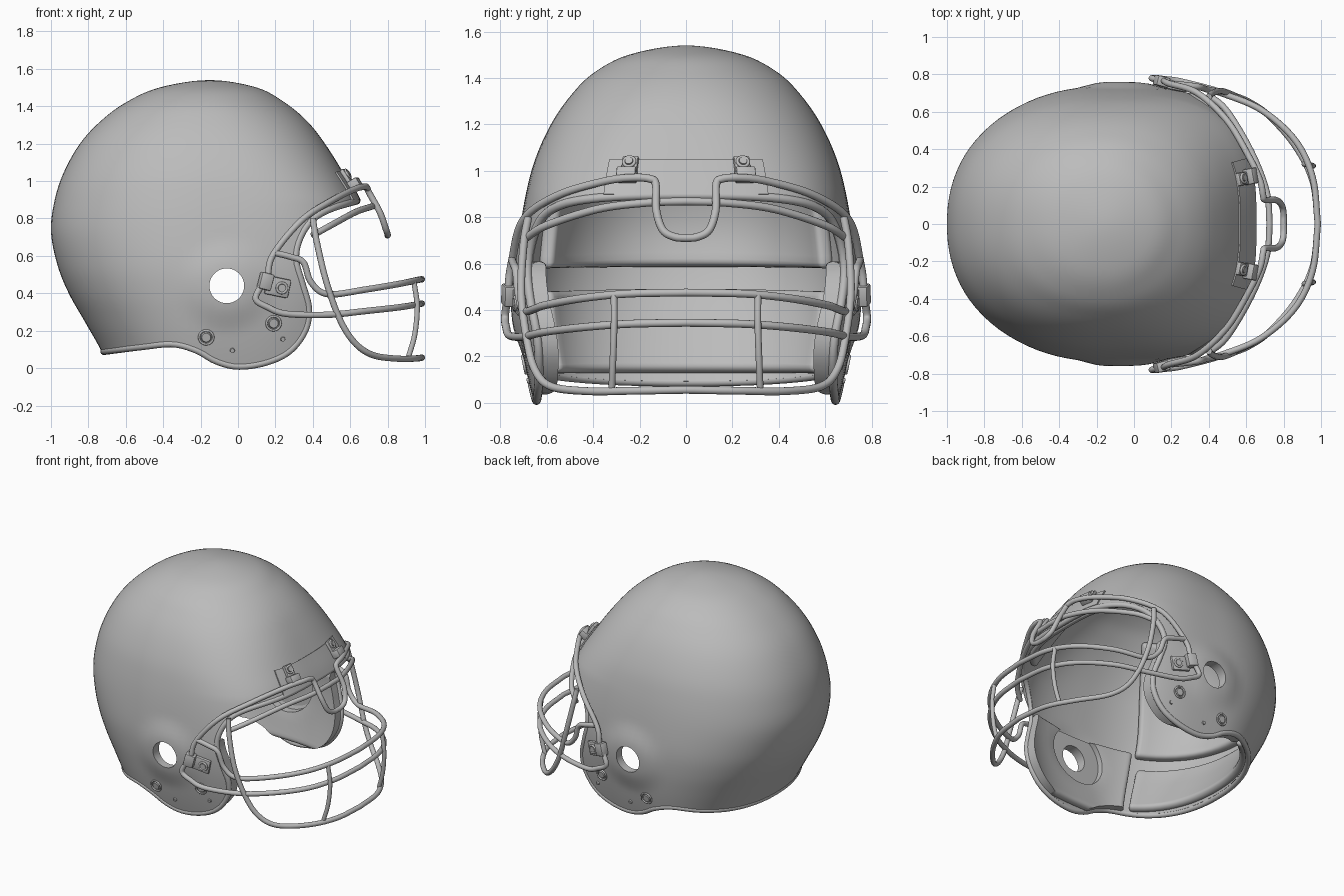
import bpy, bmesh, math
from mathutils import Vector, Matrix
from mathutils.bvhtree import BVHTree

if "Cube" in bpy.data.objects:
    bpy.data.objects.remove(bpy.data.objects["Cube"])

grey = bpy.data.materials.new("plain grey")
grey.use_nodes = True
grey.diffuse_color = (0.5, 0.5, 0.5, 1)
grey.node_tree.nodes["Principled BSDF"].inputs["Base Color"].default_value = (0.5, 0.5, 0.5, 1)


# ---------- helpers ----------
def spline(pts, n=8):
    """Catmull-Rom samples through tuples of any length."""
    p = [Vector(q) for q in pts]
    p = [2 * p[0] - p[1]] + p + [2 * p[-1] - p[-2]]
    out = []
    for a, b, c, d in zip(p, p[1:], p[2:], p[3:]):
        for k in range(n):
            t = k / n
            out.append(0.5 * (2 * b + (c - a) * t + (2 * a - 5 * b + 4 * c - d) * t * t
                              + (3 * b - a - 3 * c + d) * t ** 3))
    return out + [p[-2]]


def make(name, bm, smooth=True):
    mesh = bpy.data.meshes.new(name)
    bm.to_mesh(mesh)
    bm.free()
    obj = bpy.data.objects.new(name, mesh)
    bpy.context.collection.objects.link(obj)
    mesh.materials.append(grey)
    if smooth:
        soften(obj)
    return obj


def activate(obj):
    bpy.ops.object.select_all(action='DESELECT')
    obj.select_set(True)
    bpy.context.view_layer.objects.active = obj


def soften(obj):
    activate(obj)
    bpy.ops.object.shade_smooth_by_angle(angle=math.radians(40))


def modify(obj, kind, **settings):
    mod = obj.modifiers.new(kind.lower(), kind)
    for key, value in settings.items():
        setattr(mod, key, value)
    activate(obj)
    bpy.ops.object.modifier_apply(modifier=mod.name)


def mirrored(half):
    """Path from the left side to the middle, continued to the right side."""
    return half + [Vector((p.x, -p.y, p.z)) for p in reversed(half[:-1])]


def tube(name, pts, radius, cyclic=False):
    curve = bpy.data.curves.new(name, 'CURVE')
    curve.dimensions = '3D'
    curve.bevel_depth = radius
    curve.bevel_resolution = 5
    curve.use_fill_caps = True
    s = curve.splines.new('POLY')
    s.points.add(len(pts) - 1)
    for sp, p in zip(s.points, pts):
        sp.co = (*p, 1)
    s.use_cyclic_u = cyclic
    obj = bpy.data.objects.new(name, curve)
    bpy.context.collection.objects.link(obj)
    curve.materials.append(grey)
    activate(obj)
    bpy.ops.object.convert(target='MESH')
    soften(bpy.context.object)


# ---------- shell form: height, back x, front x, half width ----------
CX, EAR = -0.15, (-0.06, 0.44)
rows = [(-.06, -.66, .66, .64), (.1, -.735, .68, .68), (.25, -.82, .70, .71),
        (.4, -.905, .71, .73), (.55, -.965, .71, .735), (.73, -1, .70, .718),
        (.9, -.98, .645, .69), (1.05, -.93, .56, .65), (1.2, -.845, .465, .582),
        (1.32, -.735, .37, .5), (1.42, -.6, .25, .4), (1.5, -.42, .1, .245),
        (1.54, CX, CX, 0), (1.5, .12, -.4, -.245)]
levels = spline(rows, 6)[:-6]
levels[-1][1] = levels[-1][2] = CX
levels[-1][3] = 0


def surf(deg, z, inset=0.0):
    for lo, hi in zip(levels, levels[1:]):
        if z <= hi[0]:
            break
    r = lo.lerp(hi, (z - lo[0]) / (hi[0] - lo[0]))
    c, s = math.cos(math.radians(deg)), math.sin(math.radians(deg))
    n = 2 + min(1, max(0, (1.45 - z) / 0.55)) if c > 0 else 2.2
    k = (abs(c) ** n + abs(s) ** n) ** (-1 / n)
    reach = r[2] - CX if c > 0 else CX - r[1]
    x = CX + max(0, reach - inset) * k * c
    y = max(0, r[3] - inset) * k * s
    # raised boss around each ear hole
    t = min(1, max(0, (0.27 - math.hypot(x - EAR[0], z - EAR[1])) / 0.17))
    return Vector((x, y + math.copysign(0.024 * t * t * (3 - 2 * t), y), z))


def patch(angles, zs, inset=0.0):
    bm = bmesh.new()
    grid = [[bm.verts.new(surf(a, z, inset)) for a in angles] for z in zs]
    for low, up in zip(grid, grid[1:]):
        for i in range(len(angles) - 1):
            bm.faces.new((low[i], low[i + 1], up[i + 1], up[i]))
    bmesh.ops.remove_doubles(bm, verts=bm.verts, dist=1e-4)
    return bm


def span(a, b, n):
    return [a + (b - a) * i / n for i in range(n + 1)]


# ---------- cutters ----------
outline = spline([(.74, .915), (.64, .892), (.5, .85), (.4, .79), (.335, .69), (.315, .58),
                  (.35, .45), (.385, .32), (.365, .2), (.28, .09), (.15, .03), (0, .01),
                  (-.12, .04), (-.22, .095), (-.35, .13), (-.52, .115), (-.8, .08)], 8)
bm = bmesh.new()
border = list(outline) + [Vector(p) for p in ((-1.3, .08), (-1.3, 1.8), (.9, 1.8), (.9, .93))]
face = bm.faces.new([bm.verts.new((p[0], -1.2, p[1])) for p in border])
new = bmesh.ops.extrude_face_region(bm, geom=[face])["geom"]
bmesh.ops.translate(bm, vec=(0, 2.4, 0), verts=[v for v in new if isinstance(v, bmesh.types.BMVert)])
bmesh.ops.recalc_face_normals(bm, faces=bm.faces)
side_cutter = make("side_cutter", bm, False)


def ear_cylinder(name, radius, depth):
    bm = bmesh.new()
    bmesh.ops.create_cone(bm, cap_ends=True, segments=48, radius1=radius, radius2=radius, depth=depth,
                          matrix=Matrix.Translation((EAR[0], 0, EAR[1])) @ Matrix.Rotation(math.pi / 2, 4, 'X'))
    return make(name, bm, False)


hole_cutter = ear_cylinder("hole_cutter", 0.093, 3)
recess_cutter = ear_cylinder("recess_cutter", 0.21, 1.38)


def trim(obj, *holes):
    modify(obj, 'BOOLEAN', object=side_cutter, operation='INTERSECT', solver='EXACT')
    for h in holes:
        modify(obj, 'BOOLEAN', object=h, operation='DIFFERENCE', solver='EXACT')
    soften(obj)


# ---------- shell ----------
bm = patch(span(0, 360, 96), [l[0] for l in levels])
tree = BVHTree.FromBMesh(bm)
shell = make("shell", bm)
modify(shell, 'SOLIDIFY', thickness=0.03, offset=-1)
trim(shell, hole_cutter)

# edge trim following the cut line
half = []
for a, b in zip(outline, outline[1:]):
    for k in range(12):
        p = a.lerp(b, k / 12)
        hit = tree.ray_cast(Vector((p[0], 3, p[1])), Vector((0, -1, 0)))[0]
        if hit and hit.y > 0.02 and (not half or (hit - half[-1]).length > 0.03):
            half.append(hit)
ends = [tree.ray_cast(Vector((3 * s, 0, half[i].z)), Vector((-s, 0, 0)))[0] for s, i in ((1, 0), (-1, -1))]
loop = [ends[0]] + half + [ends[1]]
loop = mirrored(loop)[:-1]
tube("edge_trim", [p - Vector((p.x - CX, p.y, 0)).normalized() * 0.012 for p in loop], 0.019, True)

# ---------- inner padding ----------
pads = [("rear_upper_pad", 118, 242, .58, 1.34, .07), ("rear_lower_pad", 120, 240, .12, .475, .06),
        ("forehead_pad", -48, 48, .9, 1.25, .05),
        ("left_ear_pad", 40, 116, .03, .61, .06), ("right_ear_pad", 244, 320, .03, .61, .06)]
for name, a0, a1, z0, z1, thick in pads:
    pad = make(name, patch(span(a0, a1, 24), span(z0, z1, 14), 0.024))
    modify(pad, 'SOLIDIFY', thickness=thick, offset=-1)
    modify(pad, 'BEVEL', width=0.025, segments=3, limit_method='ANGLE', angle_limit=math.radians(50))
    if "ear" in name:
        trim(pad, hole_cutter, recess_cutter)
    else:
        trim(pad)

# brow plate
plate = make("brow_plate", patch(span(-28, 28, 20), span(.9, 1.05, 6), -0.01))
modify(plate, 'SOLIDIFY', thickness=0.02, offset=-1)
soften(plate)

# ---------- face cage, left half to middle ----------
WIRE = 0.017
bars = {
    "brow_bar": [(.15, .765, .42), (.16, .765, .5), (.19, .75, .61), (.34, .70, .79), (.5, .55, .895),
                 (.62, .35, .955), (.675, .23, .97), (.69, .155, .965), (.7, .13, .94), (.76, .128, .83),
                 (.79, .1, .745), (.8, .05, .715), (.8, 0, .71)],
    "upper_brow_bar": [(.4, .69, .71), (.5, .6, .765), (.63, .38, .835), (.71, .17, .862), (.725, 0, .868)],
    "upper_jaw_bar": [(.2, .75, .615), (.28, .742, .595), (.35, .732, .565), (.39, .72, .46), (.48, .695, .395),
                      (.68, .61, .42), (.86, .45, .45), (.955, .25, .47), (.983, 0, .475)],
    "middle_jaw_bar": [(.13, .77, .45), (.095, .78, .37), (.16, .775, .325), (.26, .76, .29), (.48, .7, .285),
                       (.68, .61, .305), (.86, .45, .325), (.955, .25, .34), (.983, 0, .345)],
    "lower_jaw_bar": [(.4, .68, .8), (.42, .7, .68), (.47, .71, .47), (.54, .685, .27), (.62, .65, .14),
                      (.72, .58, .07), (.86, .42, .05), (.955, .23, .052), (.983, 0, .056)],
}
for name, pts in bars.items():
    tube(name, mirrored(spline(pts, 7)), WIRE)
for side, s in (("left", 1), ("right", -1)):
    tube(side + "_upright_bar", spline([(.94, s * .31, .465), (.958, s * .31, .33),
                                        (.945, s * .315, .18), (.91, s * .32, .055)]), WIRE * 0.85)


# ---------- hardware seated on the shell ----------
def seat(origin, direction):
    point, normal, *_ = tree.ray_cast(Vector(origin), Vector(direction))
    return Matrix.Translation(point) @ normal.to_track_quat('Z', 'Y').to_matrix().to_4x4()


def block(name, m, size, lift, spin=0):
    bm = bmesh.new()
    bmesh.ops.create_cube(bm, size=1, matrix=m @ Matrix.Rotation(spin, 4, 'Z')
                          @ Matrix.Translation((0, 0, lift)) @ Matrix.Diagonal((*size, 1)))
    bmesh.ops.bevel(bm, geom=bm.edges[:], offset=0.008, segments=2, affect='EDGES', profile=0.5)
    make(name, bm)


def stud(name, m, radius, height):
    bm = bmesh.new()
    bmesh.ops.create_cone(bm, cap_ends=True, segments=24, radius1=radius, radius2=radius * 0.85,
                          depth=height, matrix=m @ Matrix.Translation((0, 0, height / 2)))
    make(name, bm)


def ring(name, m, radius, wire):
    tube(name, [m @ Vector((radius * math.cos(t), radius * math.sin(t), wire * 0.6))
                for t in span(0, math.tau * 23 / 24, 23)], wire, True)


for side, s in (("left", 1), ("right", -1)):
    def flank(x, z):
        return seat((x, 3 * s, z), (0, -s, 0))

    # cheek clip
    block(side + "_cheek_tab", flank(.21, .435), (.13, .1, .024), .012, .2 * s)
    block(side + "_cheek_clip", flank(.14, .465), (.07, .09, .055), .03, .25 * s)
    stud(side + "_cheek_screw", flank(.23, .43), .024, .032)
    ring(side + "_cheek_washer", flank(.23, .43) @ Matrix.Translation((0, 0, .022)), .027, .007)
    # brow clip
    block(side + "_brow_tab", seat((3, .24 * s, 1.005), (-1, 0, 0)), (.07, .11, .024), .018)
    block(side + "_brow_clip", seat((3, .25 * s, .965), (-1, 0, 0)), (.085, .055, .06), .035)
    m = seat((3, .24 * s, 1.022), (-1, 0, 0))
    stud(side + "_brow_screw", m, .02, .042)
    ring(side + "_brow_washer", m @ Matrix.Translation((0, 0, .028)), .024, .007)
    # strap snaps and rivets
    for label, x, z in (("rear", -.17, .165), ("front", .19, .24)):
        ring(f"{side}_{label}_snap_ring", flank(x, z), .038, .006)
        stud(f"{side}_{label}_snap", flank(x, z), .028, .009)
    for label, x, z in (("rear", -.03, .095), ("front", .24, .155)):
        stud(f"{side}_{label}_rivet", flank(x, z), .013, .008)

for cutter in (side_cutter, hole_cutter, recess_cutter):
    bpy.data.objects.remove(cutter)
